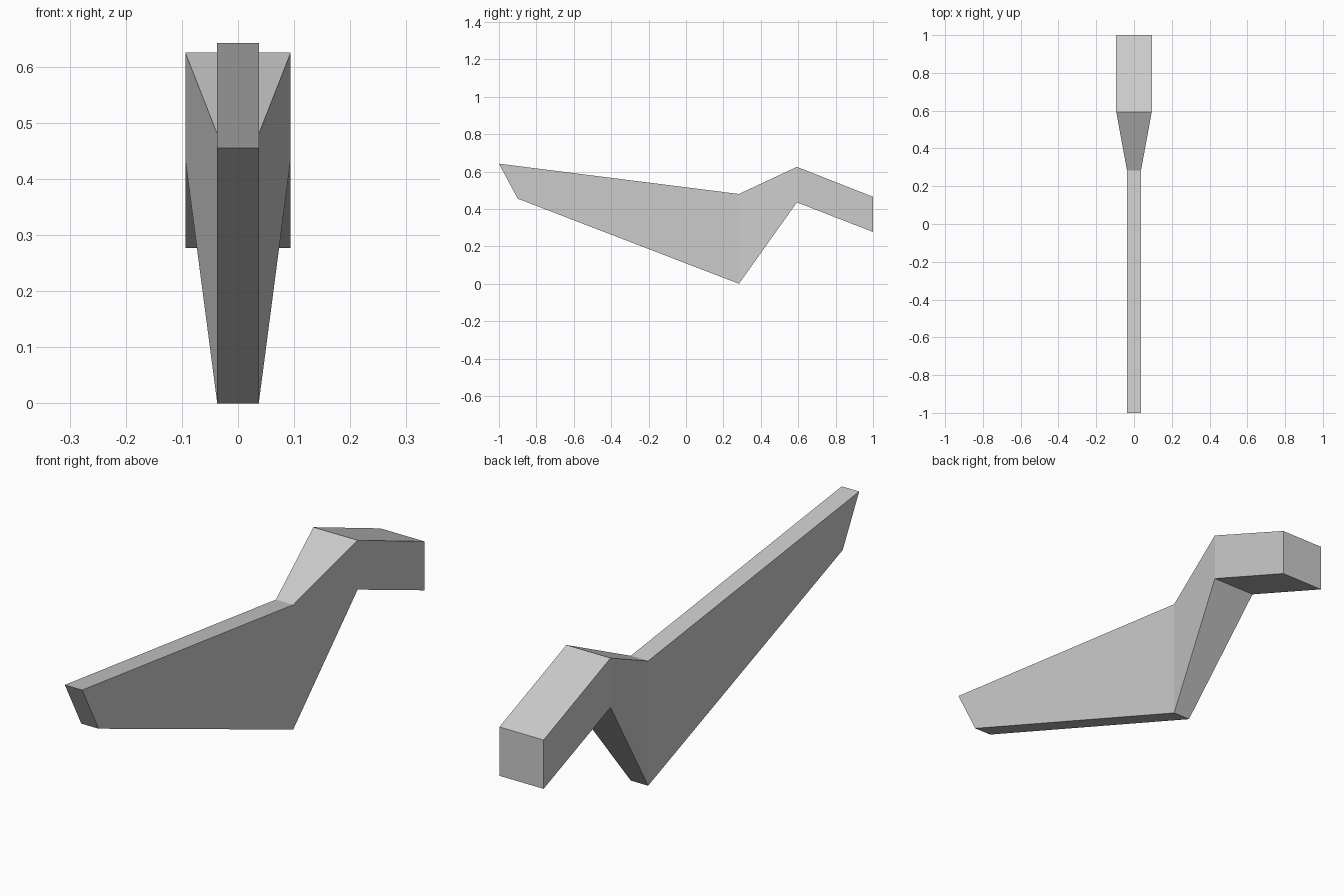
import bpy
import bmesh

cube = bpy.data.objects.get("Cube")
if cube:
    bpy.data.objects.remove(cube, do_unlink=True)

# Single plain grey
grey = bpy.data.materials.new("light_grey")
grey.use_nodes = True
colour = (0.6, 0.6, 0.6, 1)
grey.diffuse_color = colour
grey.node_tree.nodes["Principled BSDF"].inputs["Base Color"].default_value = colour

# Cross-sections from front tip to rear block: half width, top (y, z), bottom (y, z)
sections = [
    (0.037, (-1.0, 0.642), (-0.9, 0.455)),
    (0.037, (0.283, 0.48), (0.283, 0.0)),
    (0.094, (0.593, 0.625), (0.593, 0.435)),
    (0.094, (1.0, 0.465), (1.0, 0.277)),
]

# Loft the bent arm through the sections
bm = bmesh.new()
rings = []
for w, top, low in sections:
    corners = [(-w, *low), (w, *low), (w, *top), (-w, *top)]
    rings.append([bm.verts.new(c) for c in corners])
for a, b in zip(rings, rings[1:]):
    for i in range(4):
        j = (i + 1) % 4
        bm.faces.new((a[i], a[j], b[j], b[i]))
bm.faces.new(rings[0])
bm.faces.new(rings[-1])
bmesh.ops.recalc_face_normals(bm, faces=bm.faces)

mesh = bpy.data.meshes.new("bent_arm")
bm.to_mesh(mesh)
bm.free()
mesh.materials.append(grey)
bpy.context.collection.objects.link(bpy.data.objects.new("bent_arm", mesh))
